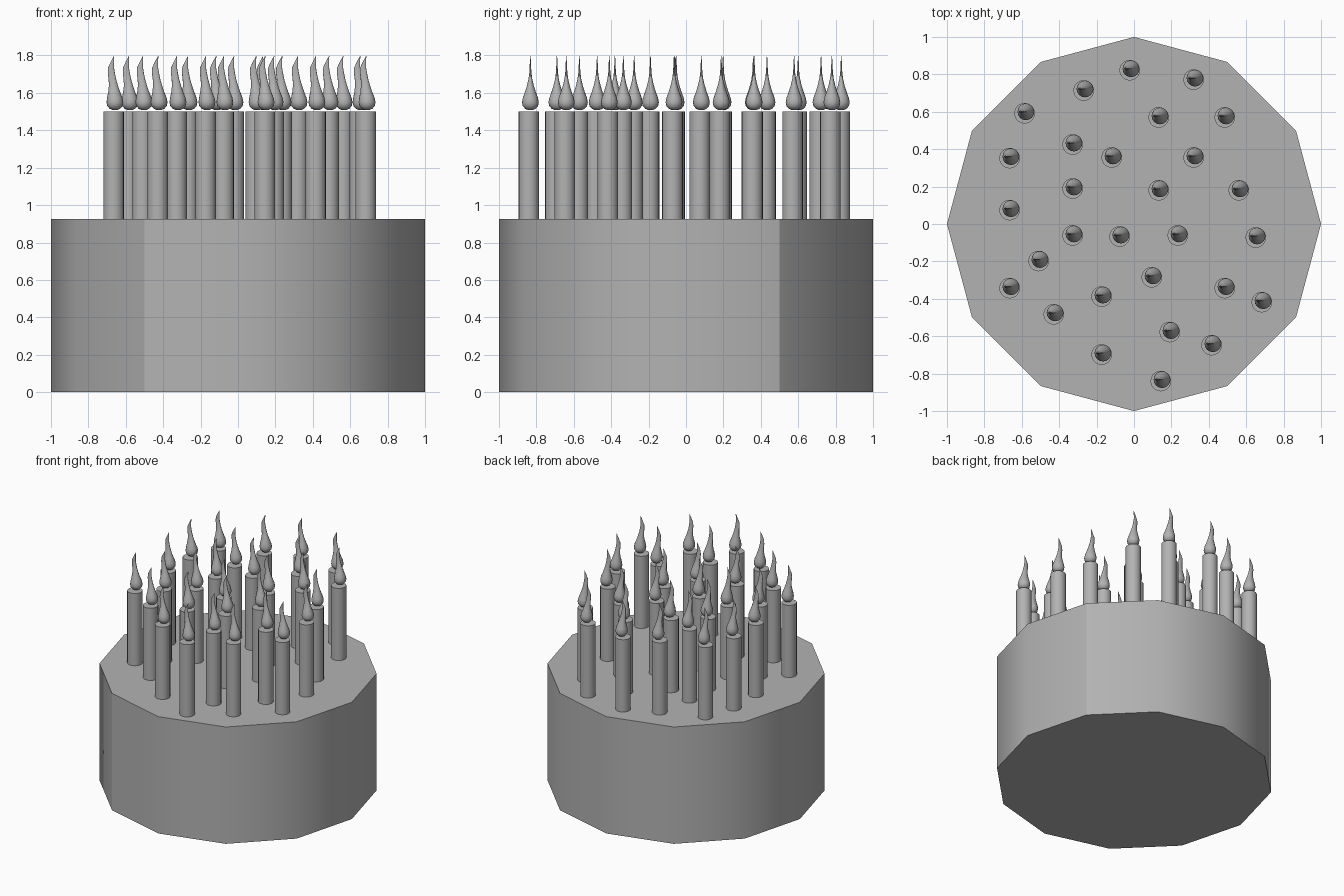
import bpy, bmesh, math

if "Cube" in bpy.data.objects:
    bpy.data.objects.remove(bpy.data.objects["Cube"])

grey = bpy.data.materials.new("plain grey")
grey.diffuse_color = (0.45, 0.45, 0.45, 1)
grey.use_nodes = True
grey.node_tree.nodes["Principled BSDF"].inputs["Base Color"].default_value = grey.diffuse_color


def loft(name, rings, sides, angle=None, sharp=()):
    """Closed body through rings (z, centre x, radius x, radius y)."""
    bm = bmesh.new()
    loops = []
    for z, cx, rx, ry in rings:
        loops.append([bm.verts.new((cx + rx * math.cos(2 * math.pi * i / sides),
                                    ry * math.sin(2 * math.pi * i / sides), z))
                      for i in range(sides)])
    for a, b in zip(loops, loops[1:]):
        for i in range(sides):
            j = (i + 1) % sides
            f = bm.faces.new((a[i], a[j], b[j], b[i]))
            f.smooth = True
    caps = [bm.faces.new(loops[0][::-1]), bm.faces.new(loops[-1])]
    for cap in caps:
        for e in cap.edges:
            e.smooth = False
    # chosen vertical creases
    for i in sharp:
        bm.edges.get((loops[0][i], loops[1][i])).smooth = False
    me = bpy.data.meshes.new(name)
    bm.to_mesh(me)
    bm.free()
    me.materials.append(grey)
    return me


def place(name, mesh, loc=(0, 0, 0)):
    ob = bpy.data.objects.new(name, mesh)
    ob.location = loc
    bpy.context.collection.objects.link(ob)


# Twelve-sided cake
place("cake", loft("cake", [(0, 0, 1, 1), (0.927, 0, 1, 1)], 12, sharp=(1, 8)))

# Shared candle and flame shapes
candle = loft("candle", [(0.92, 0, 0.055, 0.055), (1.5, 0, 0.055, 0.055)], 20)
flame = loft("flame", [
    (1.508, 0, 0.012, 0.012), (1.515, 0, 0.028, 0.028), (1.53, 0, 0.041, 0.041),
    (1.55, 0, 0.045, 0.045), (1.575, -0.001, 0.041, 0.040),
    (1.605, -0.004, 0.032, 0.029), (1.64, -0.008, 0.024, 0.018),
    (1.675, -0.014, 0.020, 0.010), (1.705, -0.019, 0.019, 0.006),
    (1.735, -0.021, 0.016, 0.004), (1.765, -0.014, 0.009, 0.003),
    (1.797, -0.005, 0.001, 0.001)], 16)

# Flame centres seen from the top
spots = [(-.016, .83), (.326, .78), (-.262, .722), (-.578, .6), (.139, .578),
         (.492, .578), (-.321, .433), (-.112, .364), (.326, .364), (-.658, .36),
         (-.321, .198), (.139, .188), (.567, .188), (-.658, .082), (-.321, -.053),
         (-.07, -.059), (.241, -.053), (.658, -.064), (-.503, -.19), (.102, -.277),
         (-.658, -.335), (-.166, -.38), (.492, -.335), (.69, -.41), (-.422, -.475),
         (.198, -.57), (.422, -.64), (-.166, -.69), (.15, -.832)]
for n, (x, y) in enumerate(spots, 1):
    place(f"candle_{n}", candle, (x - 0.007, y - 0.008, 0))
    place(f"flame_{n}", flame, (x, y, 0))
